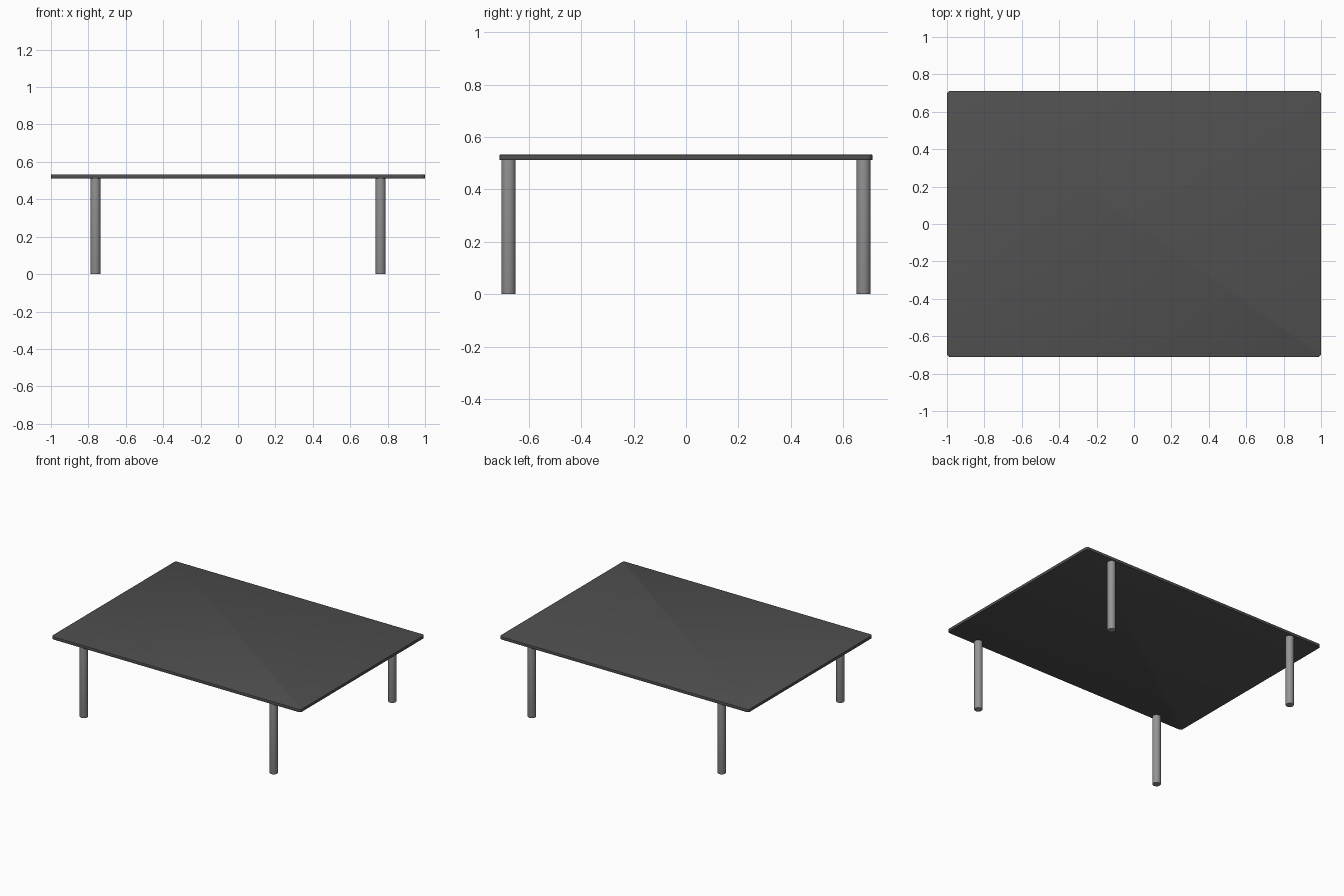
import bpy
import bmesh

if "Cube" in bpy.data.objects:
    bpy.data.objects.remove(bpy.data.objects["Cube"])

TOP_Z, TOP_T = 0.533, 0.021
LEG_X, LEG_Y, LEG_R = 0.762, 0.678, 0.0275


def material(name, grey):
    mat = bpy.data.materials.new(name)
    mat.diffuse_color = (grey, grey, grey, 1)
    mat.use_nodes = True
    mat.node_tree.nodes["Principled BSDF"].inputs["Base Color"].default_value = mat.diffuse_color
    return mat


def finish(obj, mat):
    obj.data.materials.append(mat)
    bpy.ops.object.select_all(action='DESELECT')
    obj.select_set(True)
    bpy.context.view_layer.objects.active = obj
    bpy.ops.object.shade_smooth_by_angle()


def bevel_edges(obj, test, offset, segments):
    bm = bmesh.new()
    bm.from_mesh(obj.data)
    edges = [e for e in bm.edges if test(*(v.co for v in e.verts))]
    bmesh.ops.bevel(bm, geom=edges, offset=offset, segments=segments,
                    profile=0.5, affect='EDGES')
    bm.to_mesh(obj.data)
    bm.free()


dark = material("dark_grey", 0.08)
steel = material("mid_grey", 0.3)

# Table top: thin slab with rounded corners and slightly softened rims
bpy.ops.mesh.primitive_cube_add(size=1, location=(0, 0, TOP_Z - TOP_T / 2))
top = bpy.context.object
top.name = "table_top"
top.scale = (2, 1.424, TOP_T)
bpy.ops.object.transform_apply(location=False, rotation=False, scale=True)
bevel_edges(top, lambda a, b: abs(a.z - b.z) > 0.01, 0.02, 6)
bevel_edges(top, lambda a, b: abs(a.z - b.z) < 1e-5, 0.002, 2)
finish(top, dark)

# Four round legs with softened feet
leg_h = TOP_Z - TOP_T
for side, sx in (("left", -1), ("right", 1)):
    for end, sy in (("front", -1), ("back", 1)):
        bpy.ops.mesh.primitive_cylinder_add(
            vertices=32, radius=LEG_R, depth=leg_h,
            location=(sx * LEG_X, sy * LEG_Y, leg_h / 2))
        leg = bpy.context.object
        leg.name = f"{end}_{side}_leg"
        bevel_edges(leg, lambda a, b: max(a.z, b.z) < 0, 0.003, 2)
        finish(leg, steel)
